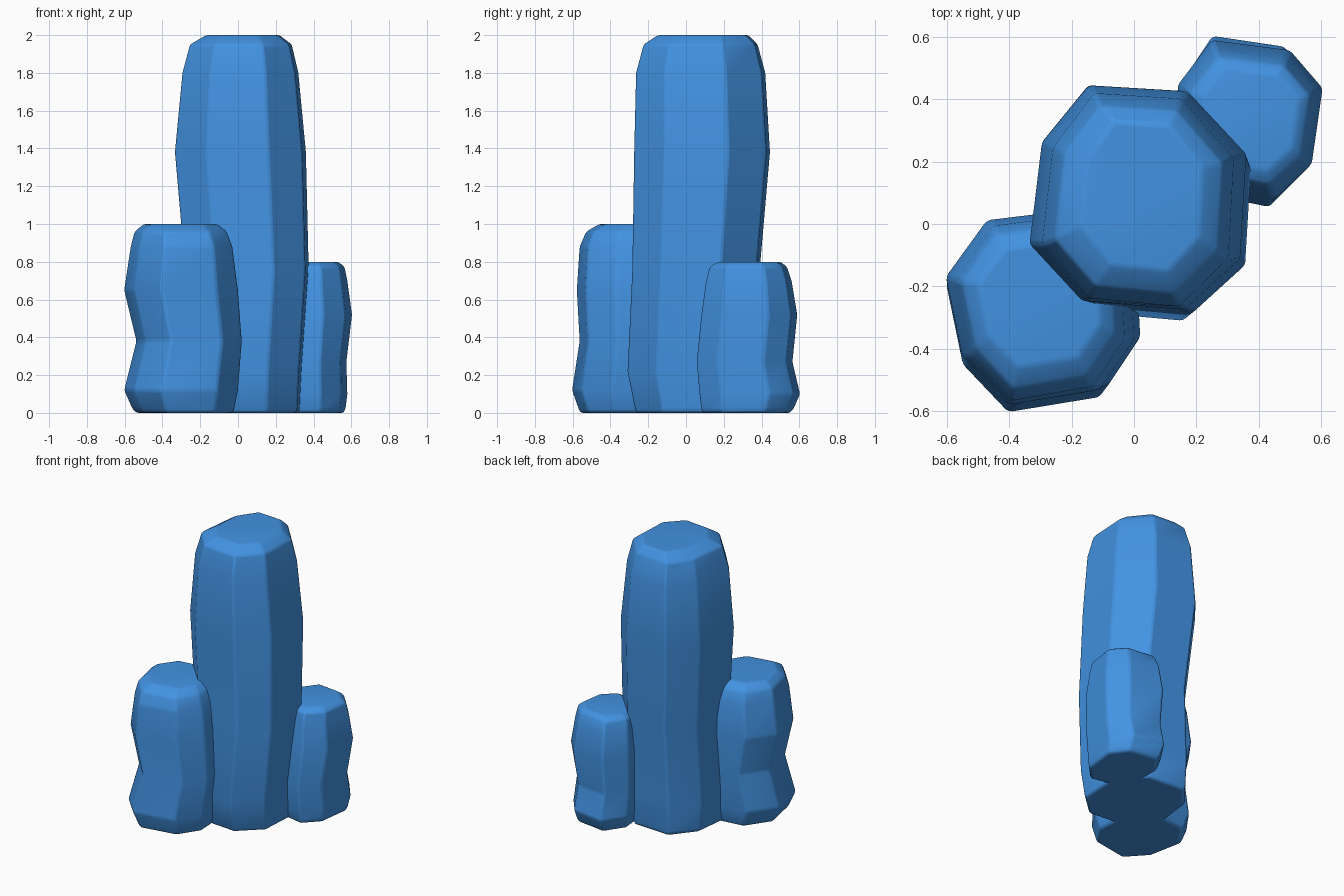
import bpy, bmesh, math

if "Cube" in bpy.data.objects:
    bpy.data.objects.remove(bpy.data.objects["Cube"])

blue = bpy.data.materials.new("crystal blue")
blue.diffuse_color = (0.055, 0.29, 0.76, 1)
blue.use_nodes = True
blue.node_tree.nodes["Principled BSDF"].inputs["Base Color"].default_value = blue.diffuse_color


def column(name, outline, rings, round_width):
    """Loft an octagon through rings of (z, x_min, x_max, y_min, y_max)."""
    xs, ys = [p[0] for p in outline], [p[1] for p in outline]
    fit = lambda v, vals, lo, hi: lo + (v - min(vals)) / (max(vals) - min(vals)) * (hi - lo)
    bm = bmesh.new()
    loops = [[bm.verts.new((fit(x, xs, x0, x1), fit(y, ys, y0, y1), z)) for x, y in outline]
             for z, x0, x1, y0, y1 in rings]
    n = len(outline)
    for a, b in zip(loops, loops[1:]):
        for i in range(n):
            j = (i + 1) % n
            bm.faces.new((a[i], a[j], b[j], b[i]))
    bm.faces.new(loops[0][::-1])
    bm.faces.new(loops[-1])
    bmesh.ops.recalc_face_normals(bm, faces=bm.faces)
    mesh = bpy.data.meshes.new(name)
    bm.to_mesh(mesh)
    bm.free()
    mesh.materials.append(blue)
    obj = bpy.data.objects.new(name, mesh)
    bpy.context.collection.objects.link(obj)
    # worn, softly rounded edges
    bev = obj.modifiers.new("rounding", "BEVEL")
    bev.width = round_width
    bev.segments = 2
    bev.limit_method = 'ANGLE'
    bev.angle_limit = math.radians(18)
    bpy.ops.object.select_all(action='DESELECT')
    obj.select_set(True)
    bpy.context.view_layer.objects.active = obj
    bpy.ops.object.shade_smooth_by_angle(angle=math.radians(35))


# tall middle column
column("tall_column",
       [(-.16, -.27), (.17, -.30), (.35, -.13), (.37, .22), (.18, .43), (-.14, .45), (-.29, .26), (-.33, -.08)],
       [(0, -.27, .32, -.26, .36), (.02, -.29, .33, -.27, .37), (.22, -.30, .34, -.31, .38),
        (.75, -.28, .375, -.285, .39), (1.38, -.335, .36, -.275, .445), (1.80, -.295, .32, -.265, .42),
        (1.95, -.255, .285, -.225, .38), (2.0, -.17, .22, -.15, .33)], .035)

# medium column at front left
column("front_left_column",
       [(-.40, -.60), (-.10, -.55), (.015, -.38), (0, -.10), (-.15, .06), (-.47, .02), (-.605, -.17), (-.55, -.44)],
       [(0, -.54, -.03, -.56, .0), (.02, -.56, -.02, -.57, .01), (.12, -.605, 0, -.605, .03),
        (.38, -.54, .02, -.565, .04), (.65, -.605, 0, -.58, .05), (.88, -.57, -.03, -.565, .03),
        (.96, -.55, -.06, -.53, .0), (1.0, -.50, -.11, -.46, -.05)], .03)

# short column at back right
column("back_right_column",
       [(.25, .10), (.45, .06), (.57, .18), (.605, .44), (.50, .57), (.25, .605), (.14, .45), (.16, .20)],
       [(0, .18, .56, .09, .55), (.02, .17, .57, .08, .57), (.10, .15, .58, .07, .605),
        (.27, .15, .575, .055, .565), (.52, .14, .605, .08, .59), (.70, .16, .58, .105, .56),
        (.775, .18, .565, .125, .535), (.80, .22, .53, .17, .50)], .02)
